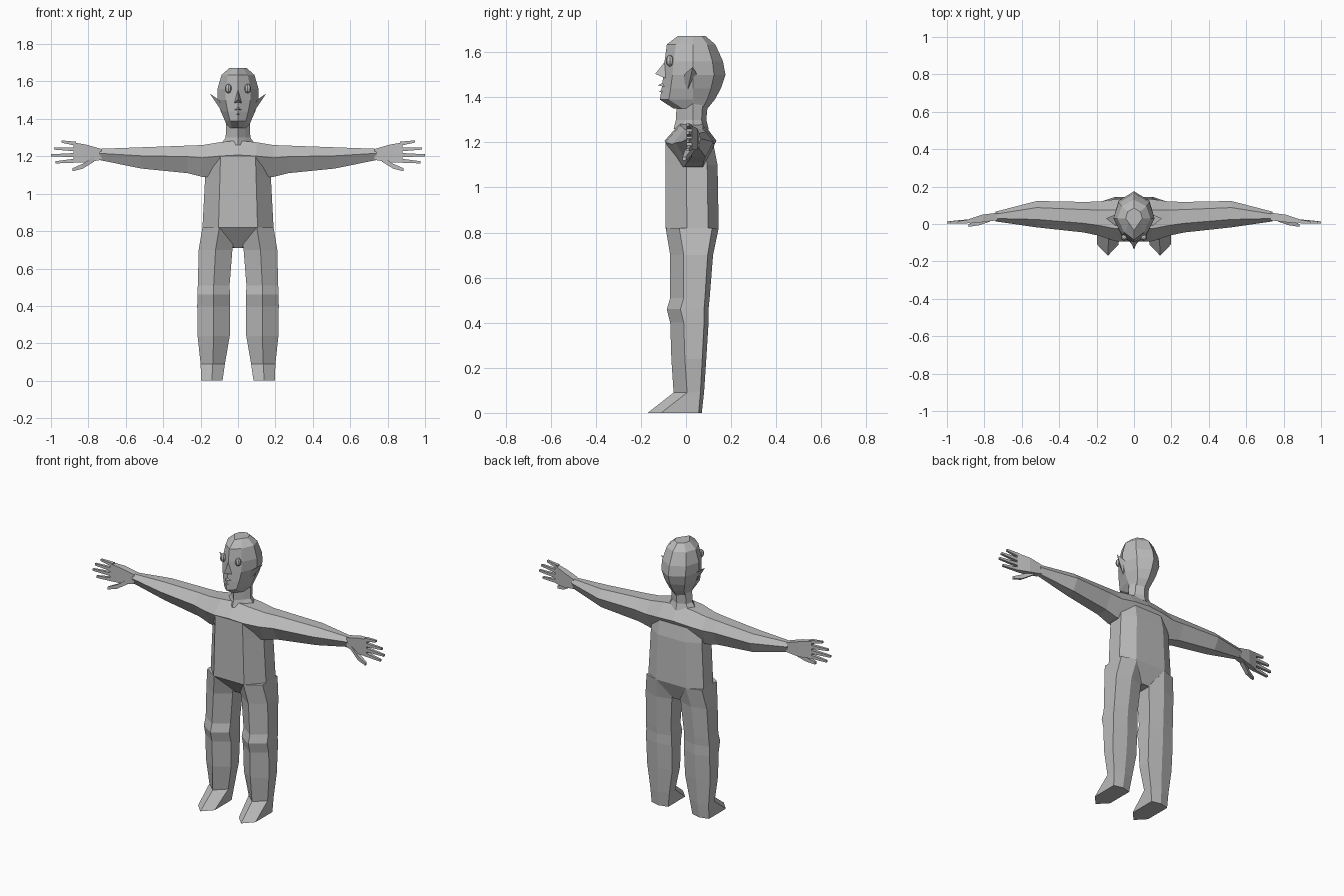
import bpy, bmesh

cube = bpy.data.objects.get("Cube")
if cube:
    bpy.data.objects.remove(cube, do_unlink=True)


def make_material(name, red, green, blue):
    colour = (red, green, blue, 1)
    material = bpy.data.materials.new(name)
    material.use_nodes = True
    material.diffuse_color = colour
    material.node_tree.nodes["Principled BSDF"].inputs["Base Color"].default_value = colour
    return material


grey = make_material("plain grey", red=0.5, green=0.5, blue=0.5)


def finish(name, bm):
    """Mirror the half shape across the middle and make a flat-shaded object."""
    geometry = bm.verts[:] + bm.edges[:] + bm.faces[:]
    bmesh.ops.mirror(bm, geom=geometry, axis='X', merge_dist=0.001)
    bmesh.ops.recalc_face_normals(bm, faces=bm.faces[:])
    mesh = bpy.data.meshes.new(name)
    bm.to_mesh(mesh)
    bm.free()
    mesh.materials.append(grey)
    bpy.context.collection.objects.link(bpy.data.objects.new(name, mesh))


def add_loft(bm, rings, closed=True, cap_start=True):
    """Skin a row of rings that share one point count."""
    rows = [[bm.verts.new(point) for point in ring] for ring in rings]
    count = len(rows[0])
    for lower, upper in zip(rows, rows[1:]):
        for i in range(count if closed else count - 1):
            j = (i + 1) % count
            bm.faces.new((lower[i], lower[j], upper[j], upper[i]))
    if cap_start:
        bm.faces.new(rows[0])
    bm.faces.new(rows[-1])


def torso_ring(z, width, front, back):
    """Half ring with flat front and back panels and a flat flank."""
    depth, panel = back - front, width * 0.55
    flank_front, flank_back = front + depth * 0.4, front + depth * 0.8
    return [(0, front, z), (panel, front, z), (width, flank_front, z),
            (width, flank_back, z), (panel, back, z), (0, back, z)]


def leg_ring(z, centre, half, front, back):
    """Six-sided ring with a ridge in front and behind."""
    inner, outer = centre - half, centre + half
    side, rear = front + 0.06, back * 0.8
    return [(centre, front, z), (outer, side, z), (outer, rear, z),
            (centre, back, z), (inner, rear, z), (inner, side, z)]


def arm_ring(x, bottom, top, front, back):
    """Six-sided section, pointed to the front and back."""
    depth, middle = back - front, bottom + (top - bottom) * 0.6
    near, far = front + depth * 0.3, front + depth * 0.75
    return [(x, near, bottom), (x, front, middle), (x, near, top),
            (x, far, top), (x, back, middle), (x, far, bottom)]


def box_ring(x, y, z, thick, tall):
    """Rectangular section of a hand or finger."""
    return [(x, y - thick, z - tall), (x, y - thick, z + tall),
            (x, y + thick, z + tall), (x, y + thick, z - tall)]


def head_ring(z, width, front, back):
    """Half ring with a ridge in front and behind."""
    side = 0.03
    return [(0, front, z), (width * 0.6, front + 0.04, z), (width, side, z),
            (width * 0.75, side + (back - side) * 0.65, z), (0, back, z)]


# Torso, from crotch to chest
bm = bmesh.new()
add_loft(bm, [
    torso_ring(z=0.71, width=0.035, front=0, back=0.1),
    torso_ring(z=0.82, width=0.19, front=-0.09, back=0.145),
    torso_ring(z=1.1, width=0.175, front=-0.09, back=0.14),
    torso_ring(z=1.2, width=0.17, front=-0.09, back=0.12),
], closed=False)
finish("torso", bm)

# Legs with knees and wedge feet
bm = bmesh.new()
add_loft(bm, [
    leg_ring(z=0.82, centre=0.1, half=0.09, front=-0.09, back=0.145),
    leg_ring(z=0.7, centre=0.12, half=0.09, front=-0.07, back=0.12),
    leg_ring(z=0.51, centre=0.13, half=0.085, front=-0.07, back=0.105),
    leg_ring(z=0.46, centre=0.13, half=0.087, front=-0.085, back=0.1),
    leg_ring(z=0.4, centre=0.13, half=0.088, front=-0.07, back=0.1),
    leg_ring(z=0.24, centre=0.13, half=0.086, front=-0.065, back=0.09),
    leg_ring(z=0.09, centre=0.135, half=0.065, front=-0.055, back=0.08),
    leg_ring(z=0, centre=0.14, half=0.057, front=-0.17, back=0.07),
])
finish("legs", bm)

# Shoulders and arms
bm = bmesh.new()
add_loft(bm, [
    arm_ring(x=0, bottom=1.09, top=1.285, front=-0.095, back=0.135),
    arm_ring(x=0.1, bottom=1.09, top=1.275, front=-0.092, back=0.132),
    arm_ring(x=0.19, bottom=1.09, top=1.26, front=-0.062, back=0.12),
    arm_ring(x=0.27, bottom=1.11, top=1.257, front=-0.045, back=0.118),
    arm_ring(x=0.52, bottom=1.135, top=1.248, front=-0.018, back=0.123),
    arm_ring(x=0.74, bottom=1.18, top=1.24, front=0.014, back=0.066),
], cap_start=False)
finish("arms", bm)

# Hands: palm, four spread fingers and a lowered thumb
bm = bmesh.new()
add_loft(bm, [
    box_ring(x=0.73, y=0.04, z=1.21, thick=0.02, tall=0.029),
    box_ring(x=0.81, y=0.03, z=1.215, thick=0.02, tall=0.047),
    box_ring(x=0.88, y=0.015, z=1.22, thick=0.012, tall=0.054),
])
for finger, reach in enumerate((0.975, 1, 0.985, 0.945)):
    add_loft(bm, [
        box_ring(x=0.865, y=0.016, z=1.177 + finger * 0.03, thick=0.011, tall=0.011),
        box_ring(x=reach, y=0.008, z=1.168 + finger * 0.037, thick=0.006, tall=0.006),
    ])
add_loft(bm, [
    box_ring(x=0.77, y=0.028, z=1.185, thick=0.015, tall=0.014),
    box_ring(x=0.83, y=0.005, z=1.147, thick=0.012, tall=0.013),
    box_ring(x=0.885, y=-0.008, z=1.128, thick=0.007, tall=0.008),
])
finish("hands", bm)

# Neck
bm = bmesh.new()
add_loft(bm, [
    head_ring(z=1.26, width=0.095, front=-0.055, back=0.1),
    head_ring(z=1.3, width=0.066, front=-0.045, back=0.09),
    head_ring(z=1.4, width=0.062, front=-0.04, back=0.1),
], closed=False)
finish("neck", bm)

# Head, from jaw to crown
bm = bmesh.new()
add_loft(bm, [
    head_ring(z=1.35, width=0.055, front=-0.055, back=0.095),
    head_ring(z=1.39, width=0.07, front=-0.116, back=0.128),
    head_ring(z=1.44, width=0.092, front=-0.108, back=0.155),
    head_ring(z=1.5, width=0.11, front=-0.1, back=0.175),
    head_ring(z=1.56, width=0.11, front=-0.095, back=0.164),
    head_ring(z=1.635, width=0.088, front=-0.085, back=0.13),
    head_ring(z=1.673, width=0.045, front=-0.035, back=0.085),
], closed=False)
finish("head", bm)


def hull(name, points):
    """Solid wedge around a few points."""
    bm = bmesh.new()
    bmesh.ops.convex_hull(bm, input=[bm.verts.new(point) for point in points])
    finish(name, bm)


def face_wedge(name, bottom, top, width, tip):
    """Wedge on the face whose tip sits near its lower edge."""
    base, tip_height = -0.08, bottom + (top - bottom) * 0.25
    hull(name, [(0, base, top), (0, base, bottom), (width, base, bottom), (0, tip, tip_height)])


# Nose, lips and ears
face_wedge("nose", bottom=1.48, top=1.575, width=0.024, tip=-0.137)
face_wedge("upper_lip", bottom=1.445, top=1.475, width=0.028, tip=-0.127)
face_wedge("lower_lip", bottom=1.42, top=1.443, width=0.024, tip=-0.122)
hull("ears", [(0.15, 0.03, 1.535), (0.1, -0.01, 1.5), (0.1, 0.05, 1.5), (0.06, 0, 1.4)])

# Eyes
bm = bmesh.new()
ball = bmesh.ops.create_uvsphere(bm, u_segments=8, v_segments=6, radius=0.018)["verts"]
bmesh.ops.scale(bm, vec=(1, 1, 1.4), verts=ball)
bmesh.ops.translate(bm, vec=(0.052, -0.072, 1.562), verts=ball)
finish("eyes", bm)
